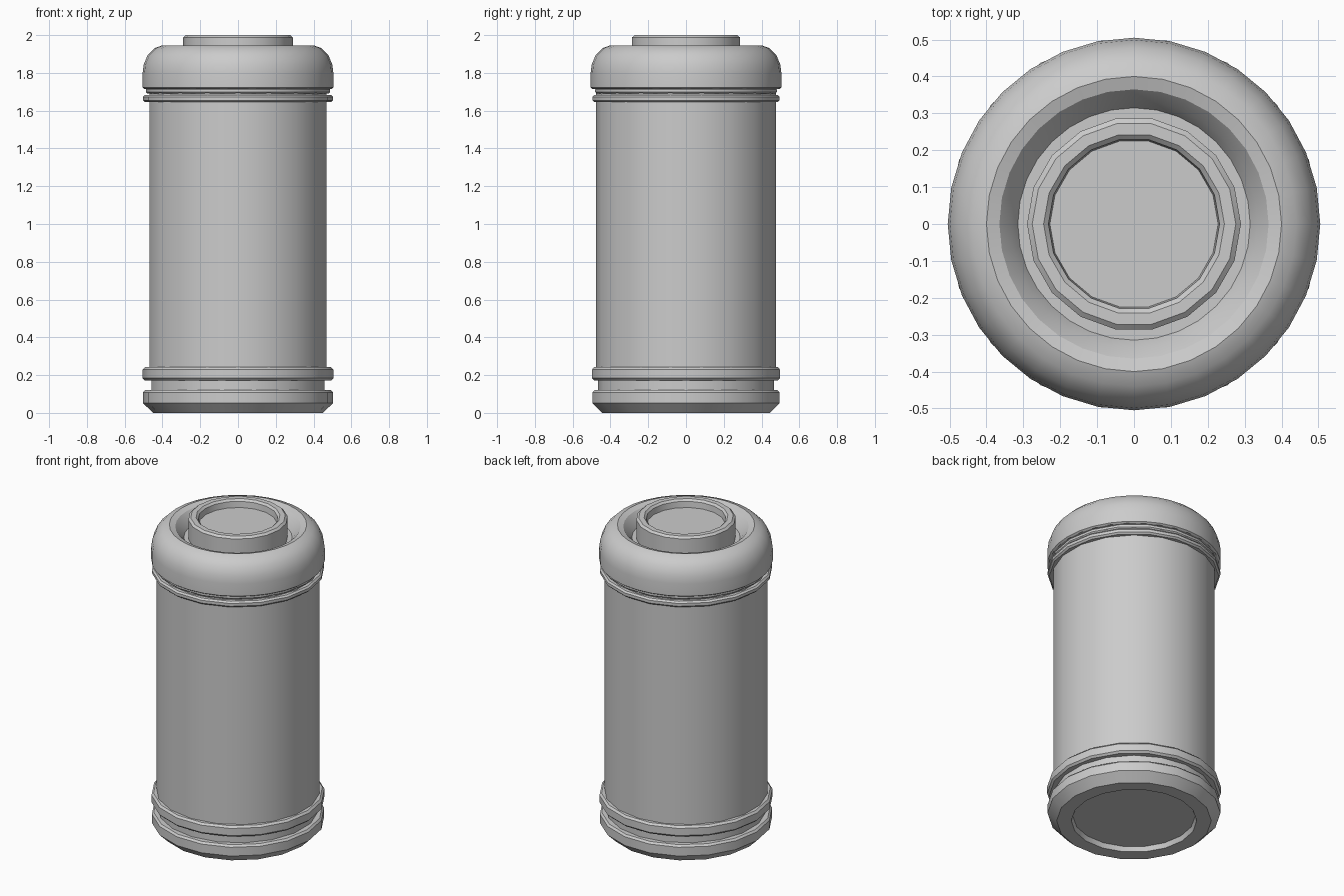
import bpy, bmesh
from math import cos, sin, tau, radians

if "Cube" in bpy.data.objects:
    bpy.data.objects.remove(bpy.data.objects["Cube"])


def lathe(name, profile, sides, turn=0.0):
    """Revolve (radius, z) points around z; open ends are capped."""
    bm = bmesh.new()
    rings = []
    for r, z in profile:
        rings.append([bm.verts.new((r * cos(turn + tau * i / sides),
                                    r * sin(turn + tau * i / sides), z))
                      for i in range(sides)])
    for a, b in zip(rings, rings[1:]):
        for i in range(sides):
            j = (i + 1) % sides
            bm.faces.new((a[i], a[j], b[j], b[i]))
    bm.faces.new(rings[0][::-1])
    bm.faces.new(rings[-1])
    bmesh.ops.recalc_face_normals(bm, faces=bm.faces)
    mesh = bpy.data.meshes.new(name)
    bm.to_mesh(mesh)
    bm.free()
    obj = bpy.data.objects.new(name, mesh)
    bpy.context.collection.objects.link(obj)
    bpy.ops.object.select_all(action='DESELECT')
    obj.select_set(True)
    bpy.context.view_layer.objects.active = obj
    bpy.ops.object.shade_smooth_by_angle(angle=radians(32))
    return obj


def band(name, z0, z1, r, inner, bevel):
    """Chamfered ring around the body."""
    return lathe(name, [(inner, z0), (r - bevel, z0), (r, z0 + bevel),
                        (r, z1 - bevel), (r - bevel, z1), (inner, z1)], 18)


# Base foot with a shallow recess underneath
lathe("base_foot", [(0.355, 0.03), (0.365, 0.0), (0.45, 0.0), (0.503, 0.052),
                    (0.503, 0.108), (0.492, 0.12), (0.46, 0.12)], 18)

# Main cylinder, with its narrow grooves at both ends
lathe("body", [(0.466, 0.11), (0.466, 0.18), (0.477, 0.18),
               (0.477, 1.725)], 18, tau / 4)

# Raised bands
band("lower_band", 0.172, 0.242, 0.505, 0.46, 0.012)
band("upper_band", 1.645, 1.683, 0.503, 0.46, 0.01)
band("cap_seat", 1.69, 1.72, 0.488, 0.46, 0.008)

# Rounded shoulder cap, dipping into a groove around the neck
lathe("shoulder_cap", [(0.46, 1.715), (0.495, 1.715), (0.505, 1.722), (0.505, 1.80),
                       (0.499, 1.845), (0.478, 1.895), (0.44, 1.932),
                       (0.40, 1.946), (0.365, 1.935), (0.335, 1.90),
                       (0.315, 1.865), (0.27, 1.865)], 32)

# Neck rim with recessed lid
lathe("neck_rim", [(0.29, 1.85), (0.29, 1.988), (0.276, 2.0), (0.245, 2.0),
                   (0.232, 1.988), (0.228, 1.95)], 18)
